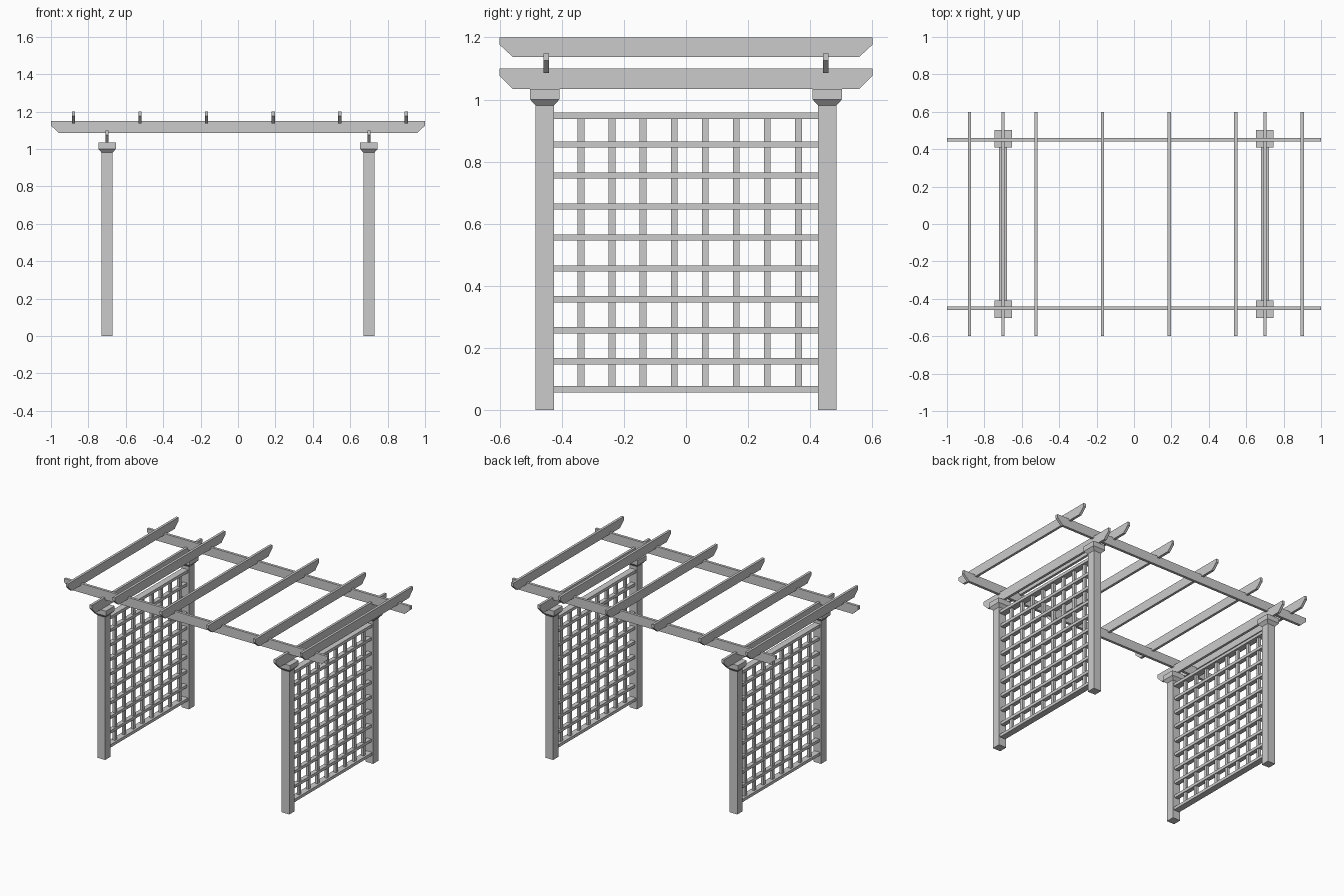
import bpy
import bmesh

if "Cube" in bpy.data.objects:
    bpy.data.objects.remove(bpy.data.objects["Cube"], do_unlink=True)

timber = bpy.data.materials.new("pale_grey_timber")
timber.use_nodes = True
colour = (0.6, 0.6, 0.6, 1)
timber.diffuse_color = colour
timber.node_tree.nodes["Principled BSDF"].inputs["Base Color"].default_value = colour


def finish(name, bm):
    bmesh.ops.recalc_face_normals(bm, faces=bm.faces)
    mesh = bpy.data.meshes.new(name)
    bm.to_mesh(mesh)
    bm.free()
    mesh.materials.append(timber)
    obj = bpy.data.objects.new(name, mesh)
    bpy.context.collection.objects.link(obj)
    return obj


def add_box(bm, centre, size):
    verts = bmesh.ops.create_cube(bm, size=1)["verts"]
    for v in verts:
        v.co = [c + a * s for c, a, s in zip(centre, v.co, size)]


def beam(name, axis, offset, half, bottom, top, width):
    """Board with its lower end corners cut off, running along x or y."""
    cut, nose = 0.042, top - 0.024
    profile = [(-half, top), (-half, nose), (cut - half, bottom),
               (half - cut, bottom), (half, nose), (half, top)]
    bm = bmesh.new()

    def point(u, z, side):
        w = offset + side * width / 2
        return (u, w, z) if axis == "x" else (w, u, z)

    face = bm.faces.new([bm.verts.new(point(u, z, -1)) for u, z in profile])
    new = bmesh.ops.extrude_face_region(bm, geom=[face])["geom"]
    shift = (0, width, 0) if axis == "x" else (width, 0, 0)
    bmesh.ops.translate(bm, vec=shift,
                        verts=[g for g in new if isinstance(g, bmesh.types.BMVert)])
    return finish(name, bm)


POST_X, POST_Y = 0.70, 0.455
POST_W, CAP_W = 0.058, 0.094

# Posts and flared caps
for sx, side in ((1, "left"), (-1, "right")):
    for sy, end in ((-1, "front"), (1, "back")):
        x, y = sx * POST_X, sy * POST_Y
        bm = bmesh.new()
        add_box(bm, (x, y, 0.49), (POST_W, POST_W, 0.98))
        finish(f"{end}_{side}_post", bm)

        bm = bmesh.new()
        rings = []
        for w, z in ((POST_W, 0.98), (CAP_W, 1.0), (CAP_W, 1.034)):
            h = w / 2
            rings.append([bm.verts.new((x + a * h, y + b * h, z))
                          for a, b in ((-1, -1), (1, -1), (1, 1), (-1, 1))])
        bm.faces.new(rings[0])
        bm.faces.new(rings[-1])
        for low, high in zip(rings, rings[1:]):
            for i in range(4):
                j = (i + 1) % 4
                bm.faces.new((low[i], low[j], high[j], high[i]))
        finish(f"{end}_{side}_post_cap", bm)

# Trellis panels between the posts
SPAN = 2 * POST_Y - POST_W
for sx, side in ((1, "left"), (-1, "right")):
    x = sx * POST_X
    bm = bmesh.new()
    for z in (0.067, 0.948):
        add_box(bm, (x, 0, z), (0.044, SPAN, 0.02))
    finish(f"{side}_trellis_rails", bm)

    bm = bmesh.new()
    for i in range(8):
        add_box(bm, (x, 0, 0.157 + 0.0997 * i), (0.03, SPAN, 0.02))
    finish(f"{side}_trellis_crossbars", bm)

    bm = bmesh.new()
    for i in range(8):
        add_box(bm, (x, 0.362 - 0.1 * i, 0.508), (0.018, 0.022, 0.865))
    finish(f"{side}_trellis_uprights", bm)

    # Side beam resting on the caps
    beam(f"{side}_side_beam", "y", x, 0.6, 1.034, 1.1, 0.017)

# Long beams across the opening
for sy, end in ((-1, "front"), (1, "back")):
    beam(f"{end}_long_beam", "x", sy * 0.45, 1.0, 1.086, 1.149, 0.018)

# Rafters on top
for i in range(6):
    beam(f"rafter_{i + 1}", "y", -0.88 + 0.356 * i, 0.6, 1.137, 1.2, 0.017)
